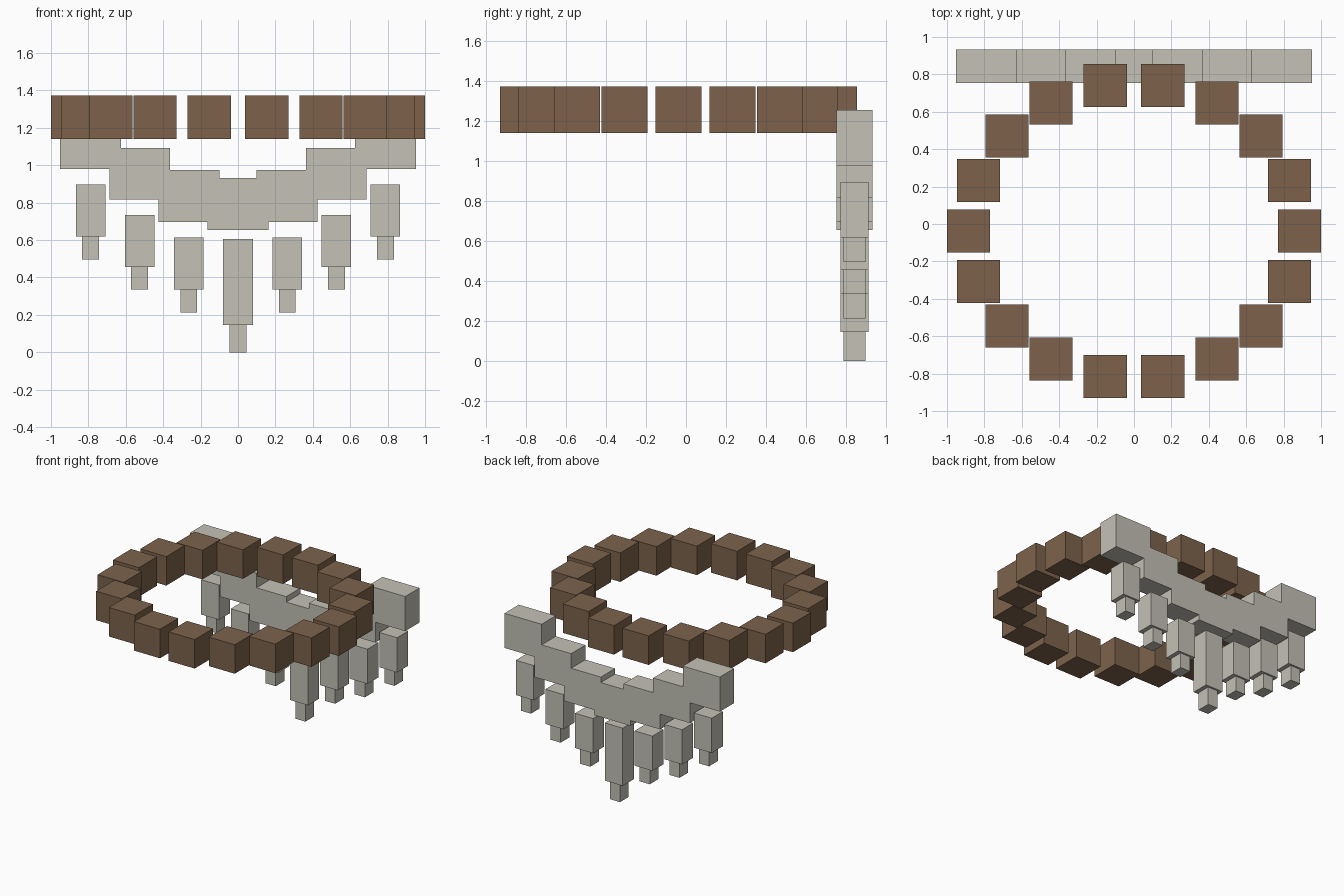
import bpy
import bmesh
import math

cube = bpy.data.objects.get("Cube")
if cube:
    bpy.data.objects.remove(cube, do_unlink=True)


def material(name, color):
    mat = bpy.data.materials.new(name)
    mat.use_nodes = True
    mat.diffuse_color = color
    mat.node_tree.nodes["Principled BSDF"].inputs["Base Color"].default_value = color
    return mat


brown = material("brown_wood", (0.205, 0.124, 0.071, 1))
bone = material("pale_bone", (0.55, 0.535, 0.465, 1))


def finish(name, bm, mat):
    bmesh.ops.recalc_face_normals(bm, faces=bm.faces)
    mesh = bpy.data.meshes.new(name)
    bm.to_mesh(mesh)
    bm.free()
    mesh.materials.append(mat)
    obj = bpy.data.objects.new(name, mesh)
    bpy.context.collection.objects.link(obj)
    return obj


def box(name, center, size, mat):
    bm = bmesh.new()
    bmesh.ops.create_cube(bm, size=1)
    bmesh.ops.scale(bm, vec=size, verts=bm.verts)
    bmesh.ops.translate(bm, vec=center, verts=bm.verts)
    return finish(name, bm, mat)


# Ring of square beads, all kept aligned to the axes
BEADS = 18
for i in range(BEADS):
    a = math.tau * i / BEADS
    box(f"bead_{i + 1}",
        (0.885 * math.cos(a), -0.038 + 0.778 / math.sin(math.radians(80)) * math.sin(a), 1.257),
        (0.23, 0.23, 0.232), brown)

# Stepped collar plate: one profile, mirrored and extruded in depth
PLATE_Y = 0.843
lower = [(0.163, 0.655), (0.163, 0.697), (0.425, 0.697), (0.425, 0.818),
         (0.688, 0.818), (0.688, 0.98), (0.953, 0.98)]
upper = [(0.953, 1.257), (0.625, 1.257), (0.625, 1.092), (0.363, 1.092),
         (0.363, 0.975), (0.1, 0.975), (0.1, 0.931)]
half = lower + upper
outline = half + [(-x, z) for x, z in reversed(half)]
bm = bmesh.new()
face = bm.faces.new([bm.verts.new((x, PLATE_Y - 0.09, z)) for x, z in outline])
extruded = bmesh.ops.extrude_face_region(bm, geom=[face])["geom"]
bmesh.ops.translate(bm, vec=(0, 0.18, 0),
                    verts=[v for v in extruded if isinstance(v, bmesh.types.BMVert)])
finish("collar_plate", bm, bone)


# Hanging teeth, each a thick root with a thin tip
def tooth(name, x, top, joint, bottom):
    box(name + "_root", (x, PLATE_Y, (top + joint) / 2), (0.158, 0.14, top - joint), bone)
    box(name + "_tip", (x, PLATE_Y, (joint + bottom) / 2), (0.09, 0.11, joint - bottom), bone)


tooth("center_tooth", 0, 0.607, 0.145, 0)
for label, x, top in (("inner", 0.263, 0.613), ("middle", 0.526, 0.735), ("outer", 0.788, 0.897)):
    for side, sign in (("left", 1), ("right", -1)):
        tooth(f"{side}_{label}_tooth", sign * x, top, top - 0.278, top - 0.4)
